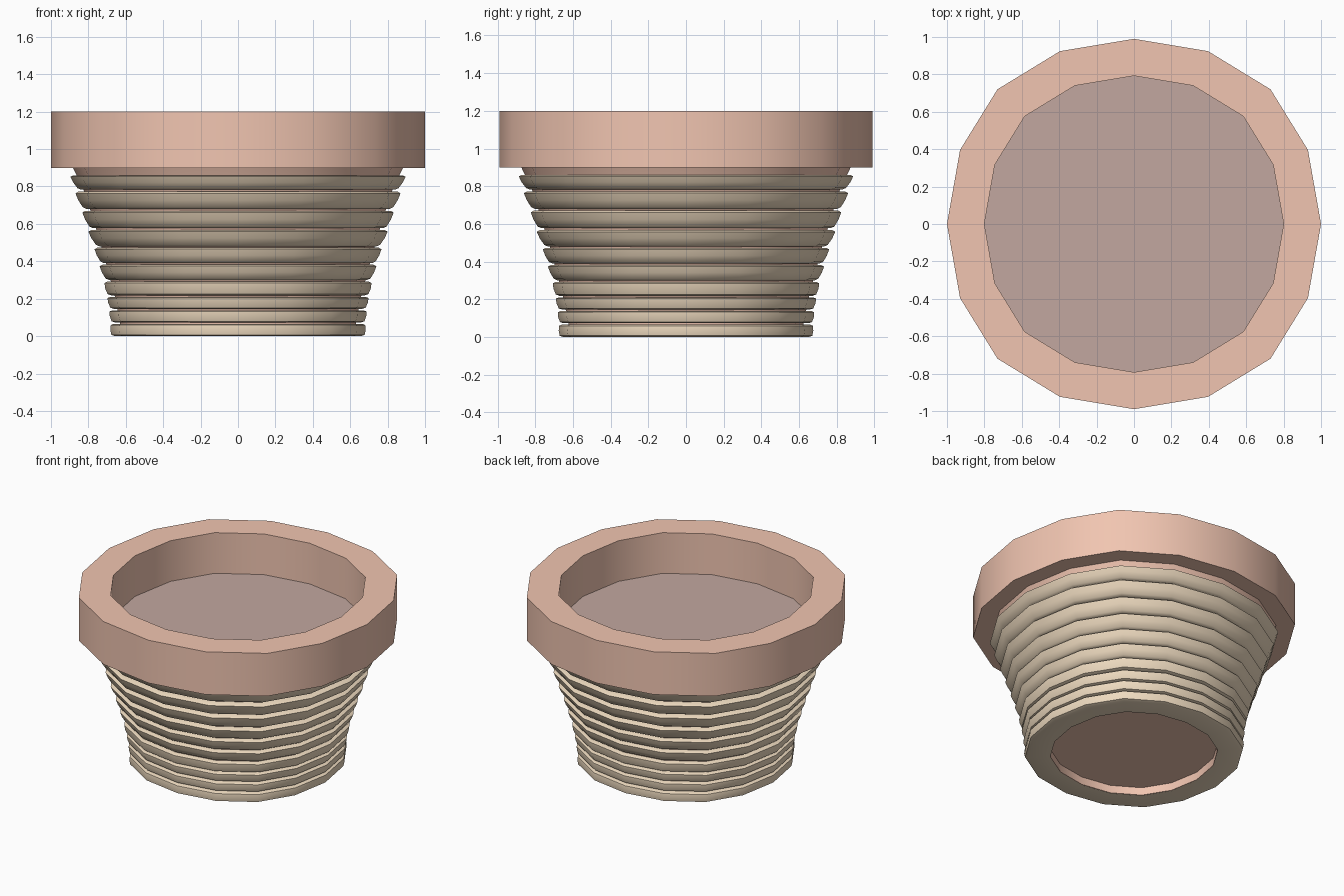
import bpy, bmesh, math

if "Cube" in bpy.data.objects:
    bpy.data.objects.remove(bpy.data.objects["Cube"])

# 16-sided cross-section: one quadrant, repeated by symmetry
Q = [(1, 0), (.93, .396), (.73, .72), (.396, .924), (0, .99)]
HALF = Q + [(-x, y) for x, y in reversed(Q[:-1])]
RING = HALF + [(x, -y) for x, y in reversed(HALF[1:-1])]


def material(name, color):
    m = bpy.data.materials.new(name)
    m.diffuse_color = (*color, 1)
    m.use_nodes = True
    m.node_tree.nodes["Principled BSDF"].inputs["Base Color"].default_value = m.diffuse_color
    return m


def lathe(name, profile, mat, closed=True):
    """Sweep an (r, z) profile round the ring; r = 0 makes a cap."""
    bm = bmesh.new()
    rows = []
    for r, z in profile:
        rows.append([bm.verts.new((x * r, y * r, z)) for x, y in RING])
    n, k = len(RING), len(rows)
    for i in range(k if closed else k - 1):
        a, b = rows[i], rows[(i + 1) % k]
        for j in range(n):
            bm.faces.new((a[j], a[(j + 1) % n], b[(j + 1) % n], b[j]))
    if not closed:
        bm.faces.new(rows[0])
        bm.faces.new(rows[-1])
    bmesh.ops.recalc_face_normals(bm, faces=bm.faces)
    me = bpy.data.meshes.new(name)
    bm.to_mesh(me)
    bm.free()
    ob = bpy.data.objects.new(name, me)
    me.materials.append(mat)
    bpy.context.collection.objects.link(ob)
    bpy.ops.object.select_all(action='DESELECT')
    ob.select_set(True)
    bpy.context.view_layer.objects.active = ob
    bpy.ops.object.shade_smooth_by_angle(angle=math.radians(42))
    return ob


clay = material("clay", (.88, .56, .44))
rope = material("rope", (.85, .70, .52))
earth = material("earth", (.54, .39, .35))

# Rim with a straight inner wall, and the soil inside it
lathe("rim", [(.8, .9), (1, .9), (1, 1.2), (.8, 1.2)], clay)
lathe("soil", [(.8, .88), (.8, .915)], earth, closed=False)

# Tapered body behind the coils, with a recessed floor underneath
lathe("pot_body", [(.52, .057), (.52, .003), (.63, .003), (.63, .07),
                   (.66, .22), (.73, .48), (.82, .77), (.885, .905)],
      clay, closed=False)

# Stacked coils: z bottom, z top, radius bottom, radius top
COILS = [(0, .066, .677, .68), (.073, .138, .676, .687), (.145, .21, .682, .698),
         (.218, .292, .698, .714), (.30, .382, .708, .74), (.39, .473, .735, .767),
         (.48, .567, .76, .80), (.577, .67, .795, .832), (.68, .772, .83, .869),
         (.783, .86, .858, .896)]
for i, (z0, z1, r0, r1) in enumerate(COILS):
    h = z1 - z0
    inner = .522 if i == 0 else r0 - .07
    lathe(f"coil_{i + 1}", [(inner, z0), (r0 - .02, z0), (r0, z0 + .1 * h),
                            ((r0 + r1) / 2 + .004, z0 + .5 * h),
                            (r1, z1 - .1 * h), (r1 - .015, z1),
                            (r0 - .07, z1)], rope)
